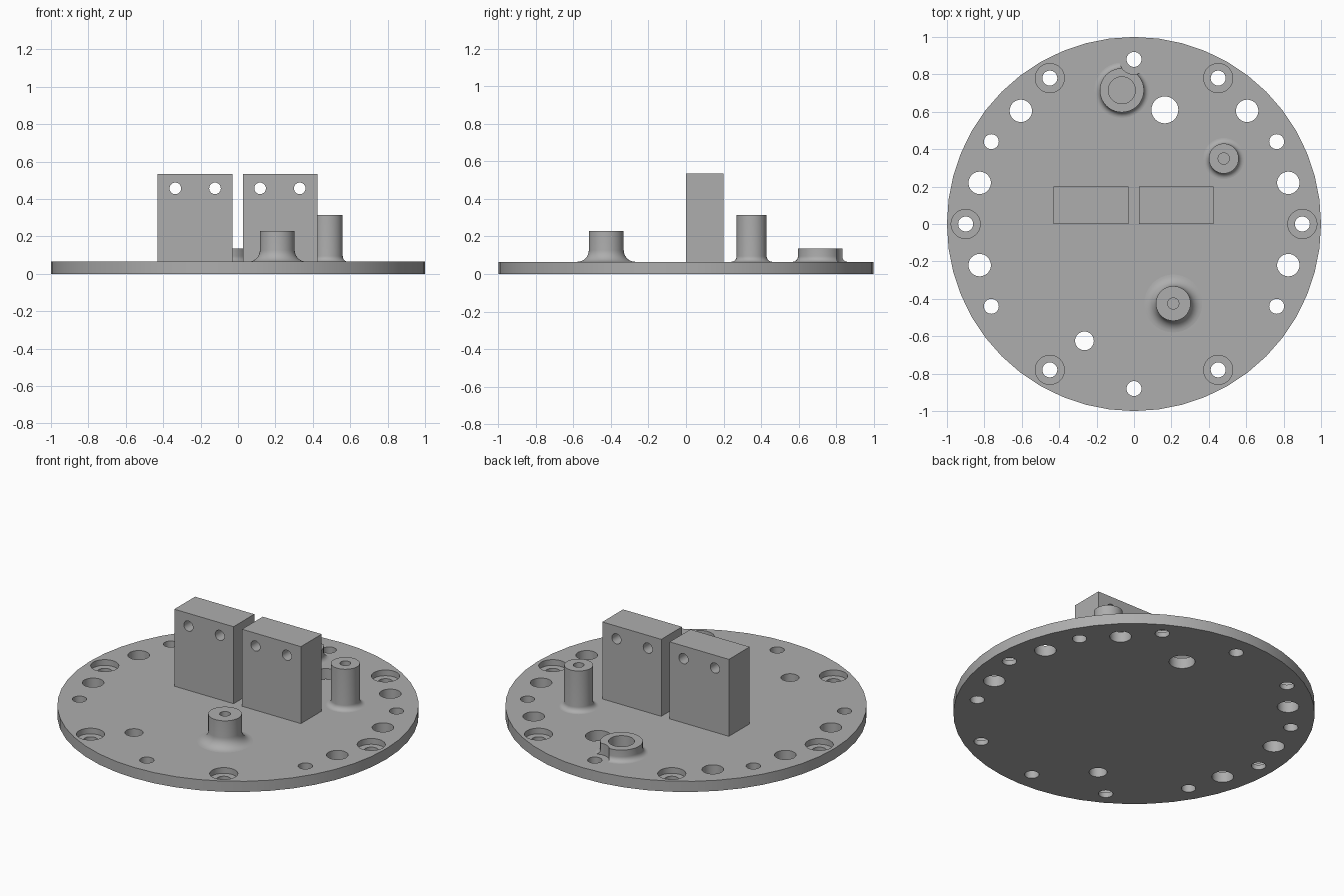
import bpy, bmesh
from math import pi, cos, sin, radians
from mathutils import Matrix

cube = bpy.data.objects.get("Cube")
if cube:
    bpy.data.objects.remove(cube, do_unlink=True)

PLATE_TOP = 0.065

grey = bpy.data.materials.new("mid grey")
grey.use_nodes = True
colour = (0.42, 0.42, 0.42, 1)
grey.diffuse_color = colour
grey.node_tree.nodes["Principled BSDF"].inputs["Base Color"].default_value = colour


def lathe(bm, profile, x, y, segments=32):
    """Revolve a closed (radius, height) outline; its ends lie on the axis."""
    rings = []
    for r, z in profile:
        n = segments if r > 0 else 1
        rings.append([bm.verts.new((x + r * cos(2 * pi * i / segments),
                                    y + r * sin(2 * pi * i / segments), z))
                      for i in range(n)])
    for a, b in zip(rings, rings[1:]):
        if len(a) == 1:
            bm.faces.new(list(reversed(b)))
        elif len(b) == 1:
            bm.faces.new(a)
        else:
            for i in range(segments):
                j = (i + 1) % segments
                bm.faces.new((a[i], a[j], b[j], b[i]))
    # Axis points are only markers for the flat caps
    loose = [v for v in bm.verts if not v.link_faces]
    bmesh.ops.delete(bm, geom=loose, context='VERTS')


def make_object(name, bm):
    bmesh.ops.recalc_face_normals(bm, faces=bm.faces)
    mesh = bpy.data.meshes.new(name)
    bm.to_mesh(mesh)
    bm.free()
    obj = bpy.data.objects.new(name, mesh)
    bpy.context.collection.objects.link(obj)
    mesh.materials.append(grey)
    return obj


def cut(obj, cutter):
    """Apply a boolean difference and discard the cutter."""
    cutter.hide_render = True
    mod = obj.modifiers.new("cut", 'BOOLEAN')
    mod.operation, mod.solver, mod.object = 'DIFFERENCE', 'EXACT', cutter
    bpy.context.view_layer.objects.active = obj
    bpy.ops.object.modifier_apply(modifier=mod.name)
    bpy.data.objects.remove(cutter, do_unlink=True)


def smooth(obj):
    bpy.ops.object.select_all(action='DESELECT')
    obj.select_set(True)
    bpy.context.view_layer.objects.active = obj
    bpy.ops.object.shade_smooth_by_angle(angle=radians(30))


def rod(r, low, high):
    return [(0, low), (r, low), (r, high), (0, high)]


# Round base plate
bm = bmesh.new()
lathe(bm, rod(1, 0, PLATE_TOP), 0, 0, 48)
plate = make_object("base_plate", bm)

# Through holes and counterbored screw holes
bm = bmesh.new()
small = [(0, 0.88), (0, -0.88)]
large = []
counterbored = [(0.9, 0), (-0.9, 0)]
for side in (-1, 1):
    small += [(side * 0.763, y) for y in (-0.44, 0.44)]
    large += [(side * 0.825, y) for y in (-0.22, 0.22)] + [(side * 0.605, 0.605)]
    counterbored += [(side * 0.45, y) for y in (-0.78, 0.78)]
holes = [(x, y, 0.04) for x, y in small] + [(x, y, 0.06) for x, y in large]
holes += [(0.165, 0.61, 0.072), (-0.265, -0.625, 0.05)]
for x, y, r in holes:
    lathe(bm, rod(r, -0.1, 0.2), x, y)
for x, y in counterbored:
    lathe(bm, [(0, -0.1), (0.04, -0.1), (0.04, 0.03), (0.078, 0.03),
               (0.078, 0.2), (0, 0.2)], x, y)
cut(plate, make_object("hole_cutter", bm))
smooth(plate)


def post(name, x, y, radius, top, fillet, bore, floor):
    """Standing boss with a flared foot and a blind bore."""
    outline = [(0, PLATE_TOP)]
    for i in range(9):
        a = pi / 2 * i / 8
        outline.append((radius + fillet * (1 - sin(a)),
                        PLATE_TOP + fillet * (1 - cos(a))))
    outline += [(radius, top), (bore, top), (bore, floor), (0, floor)]
    bm = bmesh.new()
    lathe(bm, outline, x, y, 40)
    return make_object(name, bm)


smooth(post("front_post", 0.21, -0.425, 0.093, 0.23, 0.062, 0.03, 0.1))
smooth(post("back_post", 0.48, 0.35, 0.08, 0.315, 0.03, 0.03, 0.1))
ring = post("back_ring_boss", -0.065, 0.715, 0.118, 0.135, 0.03, 0.072, 0.07)

# Clearance notch in the ring boss beside the rear screw hole
bm = bmesh.new()
lathe(bm, rod(0.08, 0, 0.3), 0, 0.88)
cut(ring, make_object("notch_cutter", bm))
smooth(ring)

# Two upright blocks, each with a pair of cross holes
for name, left, right, hole_xs in (("right_block", -0.43, -0.03, (-0.335, -0.123)),
                                   ("left_block", 0.027, 0.425, (0.118, 0.33))):
    bm = bmesh.new()
    bmesh.ops.create_cube(bm, size=1)
    bmesh.ops.scale(bm, vec=(right - left, 0.2, 0.535 - PLATE_TOP), verts=bm.verts)
    bmesh.ops.translate(bm, vec=((left + right) / 2, 0.1, (0.535 + PLATE_TOP) / 2),
                        verts=bm.verts)
    block = make_object(name, bm)
    bm = bmesh.new()
    for x in hole_xs:
        bmesh.ops.create_cone(bm, cap_ends=True, segments=32, radius1=0.031,
                              radius2=0.031, depth=0.6,
                              matrix=Matrix.Translation((x, 0.1, 0.457))
                              @ Matrix.Rotation(pi / 2, 4, 'X'))
    cut(block, make_object("cross_hole_cutter", bm))
    smooth(block)
